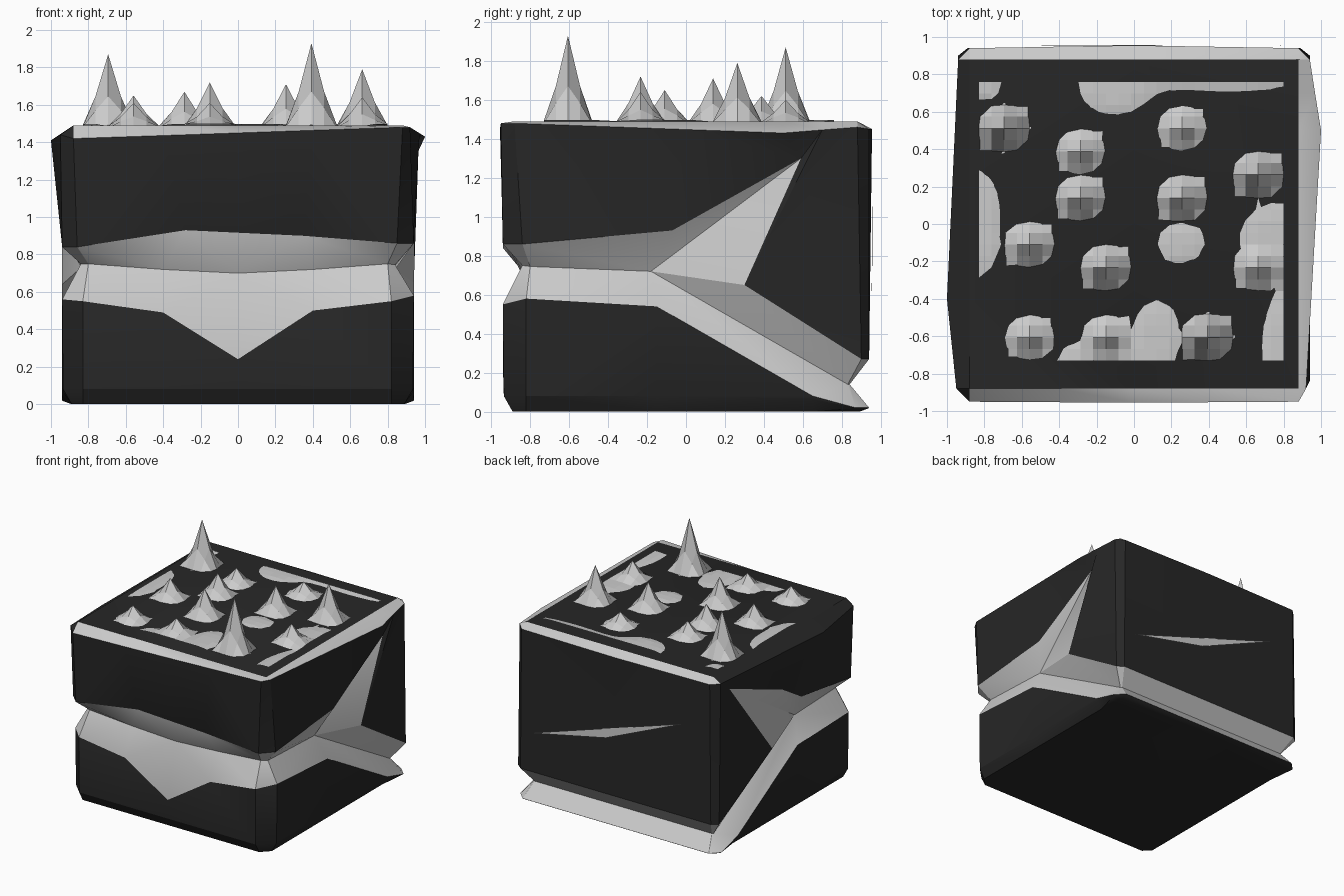
import bpy, bmesh, math
from mathutils import Vector

if "Cube" in bpy.data.objects:
    bpy.data.objects.remove(bpy.data.objects["Cube"])

dark = bpy.data.materials.new("dark_rock")
dark.diffuse_color = (0.02, 0.02, 0.02, 1)
dark.use_nodes = True
dark.node_tree.nodes["Principled BSDF"].inputs["Base Color"].default_value = dark.diffuse_color
light = bpy.data.materials.new("light_stone")
light.diffuse_color = (0.8, 0.8, 0.8, 1)
light.use_nodes = True
light.node_tree.nodes["Principled BSDF"].inputs["Base Color"].default_value = light.diffuse_color


def finish(name, bm, mats):
    me = bpy.data.meshes.new(name)
    bm.to_mesh(me)
    bm.free()
    for m in mats:
        me.materials.append(m)
    ob = bpy.data.objects.new(name, me)
    bpy.context.collection.objects.link(ob)
    return ob


# Columns per side: lower lip (s, z), groove valley (s, z), upper lip (s, z), rim s
front = [(-.83, .55, -.80, .75, -.86, .84, -.88),
         (-.40, .49, -.40, .72, -.28, .93, -.40),
         (0, .24, 0, .70, .03, .915, 0),
         (.40, .50, .40, .72, .35, .90, .40),
         (.82, .55, .80, .75, .85, .86, .88)]
right = [(-.82, .58, -.80, .745, -.84, .86, -.88),
         (-.15, .54, -.18, .72, -.07, .93, 0),
         (-.15, .54, -.18, .72, .59, 1.30, .50),
         (.65, .08, -.18, .72, .30, .65, .70),
         (.87, .02, .83, .14, .90, .27, .88)]
back = [(-.87, .02, -.83, .14, -.89, .27, -.88),
        (0, .02, 0, .14, 0, .27, 0),
        (.87, .02, .83, .14, .89, .27, .88)]
left = [(-.87, .02, -.83, .14, -.90, .27, -.88),
        (-.65, .08, .25, .73, -.19, .64, -.84),
        (.15, .54, .25, .73, -.76, 1.36, -.80),
        (.15, .54, .25, .73, -.06, 1.09, -.30),
        (.15, .54, .25, .73, .20, .93, .40),
        (.83, .56, .80, .75, .86, .84, .88)]

# Rim per side: three (s, z, depth) stations, and whether its bevel is light
sides = [
    (front, (1, 0), [(-.88, 1.42, .95), (0, 1.45, .955), (.88, 1.48, .95)], 1),
    (right, (0, 1), [(-.88, 1.48, .92), (.5, 1.43, 1.0), (.88, 1.46, .94)], 1),
    (back, (-1, 0), [(-.88, 1.45, .94), (0, 1.45, .955), (.88, 1.45, .94)], 1),
    (left, (0, -1), [(-.88, 1.45, .94), (.4, 1.41, 1.0), (.88, 1.44, .95)], 0)]


def rim_at(st, s):
    a, b = (st[0], st[1]) if s <= st[1][0] else (st[1], st[2])
    f = (s - a[0]) / (b[0] - a[0])
    return a[1] + f * (b[1] - a[1]), a[2] + f * (b[2] - a[2])


# Rock block: loft of seven rings with a groove
bm = bmesh.new()
cache = {}


def vert(t, s, d, z):
    p = (round(s * t[0] + d * t[1], 3), round(s * t[1] - d * t[0], 3), round(z, 3))
    if p not in cache:
        cache[p] = bm.verts.new(p)
    return cache[p]


def face(vs, mat):
    u = []
    for v in vs:
        if v not in u:
            u.append(v)
    if len(u) > 2:
        try:
            bm.faces.new(u).material_index = mat
        except ValueError:
            pass


cols = []
for pts, t, st, lit in sides:
    for ls, lz, vs, vz, us, uz, rs in pts:
        rz, rd = rim_at(st, rs)
        cols.append(([vert(t, ls, .89, 0),
                      vert(t, ls, .935, min(.08, lz * .8)),
                      vert(t, ls, .94, lz),
                      vert(t, vs, .84, vz),
                      vert(t, us, .94, uz),
                      vert(t, rs, rd, rz),
                      vert(t, rs, .88, 1.49)], lit))
for i, (a, lit) in enumerate(cols):
    b = cols[(i + 1) % len(cols)][0]
    for k in range(6):
        mat = 1 if k in (2, 3) or (k == 5 and lit) else 0
        face((a[k], b[k], b[k + 1], a[k + 1]), mat)
face([c[0][6] for c in cols], 0)
face([c[0][0] for c in cols][::-1], 0)
bmesh.ops.triangulate(bm, faces=[f for f in bm.faces if len(f.verts) > 3])
bmesh.ops.recalc_face_normals(bm, faces=bm.faces)
block = finish("rock_block", bm, [dark, light])
bpy.context.view_layer.objects.active = block
block.select_set(True)
bpy.ops.object.shade_smooth_by_angle(angle=math.radians(25))

# Spike field: fine grid pulled into peaks (x, y, height)
peaks = [(-.69, .51, .38), (.39, -.61, .44), (.67, .26, .30), (-.15, -.23, .23),
         (.25, .14, .22), (-.28, .14, .18), (-.28, .39, .13), (-.56, -.11, .16),
         (.25, .51, .11), (.67, -.23, .15), (-.56, -.60, .12), (-.15, -.60, .12)]
# Low swells that break through the dark top (x, y, x radius, y radius)
swells = [(-.1, .74, .2, .16), (.5, .78, .4, .08), (-.83, 0, .12, .3), (-.8, .76, .1, .1),
          (.76, -.08, .2, .2), (.8, -.66, .12, .28), (.12, -.6, .13, .2),
          (-.2, -.73, .22, .12), (.25, -.1, .13, .11)]
N, x0, y0 = 24, -.83, -.73
dx, dy = 1.63 / N, 1.49 / N
bm = bmesh.new()
grid = []
for j in range(N + 1):
    for i in range(N + 1):
        x, y = x0 + i * dx, y0 + j * dy
        z = 1.478
        for px, py, rx, ry in swells:
            z += .03 * math.exp(-((x - px) / rx) ** 2 - ((y - py) / ry) ** 2)
        z = min(z, 1.498)
        for px, py, h in peaks:
            ci, cj = round((px - x0) / dx), round((py - y0) / dy)
            d = math.hypot(i - ci, j - cj)
            if d < 2.1:
                z = max(z, 1.485 + (h + .005) * (1 - d / 2.1) ** 1.35)
        grid.append(bm.verts.new((x, y, z)))
for j in range(N):
    for i in range(N):
        k = j * (N + 1) + i
        bm.faces.new((grid[k], grid[k + 1], grid[k + N + 2], grid[k + N + 1]))
finish("spike_field", bm, [light])

# Thin crack on the back
bm = bmesh.new()
bm.faces.new([bm.verts.new(p) for p in ((.79, .953, .60), (.08, .956, .75), (-.64, .956, 1.06))])
bmesh.ops.recalc_face_normals(bm, faces=bm.faces)
for f in bm.faces:
    if f.normal.y < 0:
        f.normal_flip()
finish("back_crack", bm, [light])
